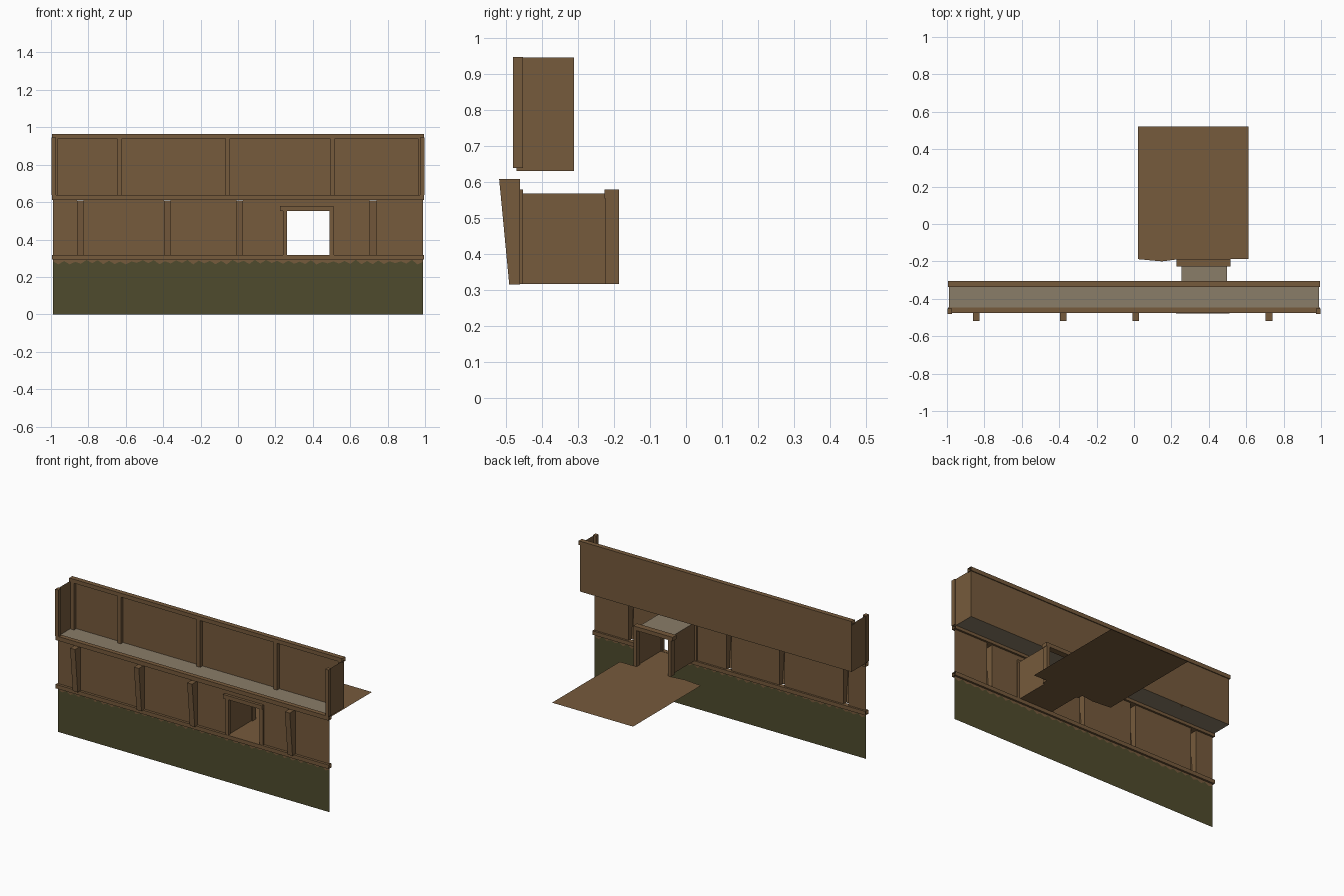
import bpy, random

if "Cube" in bpy.data.objects:
    bpy.data.objects.remove(bpy.data.objects["Cube"])

random.seed(4)


def mat(name, c):
    m = bpy.data.materials.new(name)
    m.diffuse_color = (*c, 1)
    m.use_nodes = True
    m.node_tree.nodes["Principled BSDF"].inputs["Base Color"].default_value = m.diffuse_color
    return m


WOOD = mat("brown_wood", (0.18, 0.103, 0.045))
GREEN = mat("mossy_green", (0.078, 0.071, 0.026))
GREY = mat("walkway_grey", (0.255, 0.205, 0.14))


def mesh(name, verts, faces, mats, idx=None):
    me = bpy.data.meshes.new(name)
    me.from_pydata(verts, [], faces)
    for m in mats:
        me.materials.append(m)
    if idx:
        for p, i in zip(me.polygons, idx):
            p.material_index = i
    ob = bpy.data.objects.new(name, me)
    bpy.context.collection.objects.link(ob)
    return ob


SIDES = {"bottom": (0, 3, 2, 1), "top": (4, 5, 6, 7), "front": (0, 1, 5, 4),
         "right": (1, 2, 6, 5), "back": (2, 3, 7, 6), "left": (3, 0, 4, 7)}


def box(name, x0, x1, y0, y1, z0, z1, skip=(), lean=0.0, m=WOOD):
    """Box with optional open sides; lean moves the top front edge forward."""
    v = [(x0, y0, z0), (x1, y0, z0), (x1, y1, z0), (x0, y1, z0),
         (x0, y0 - lean, z1), (x1, y0 - lean, z1), (x1, y1, z1), (x0, y1, z1)]
    return mesh(name, v, [f for k, f in SIDES.items() if k not in skip], [m])


def wall_y(name, x0, x1, y, z0, z1):
    return mesh(name, [(x0, y, z0), (x1, y, z0), (x1, y, z1), (x0, y, z1)],
                [(0, 1, 2, 3)], [WOOD])


def wall_x(name, x, y0, y1, z0, z1):
    return mesh(name, [(x, y0, z0), (x, y1, z0), (x, y1, z1), (x, y0, z1)],
                [(0, 1, 2, 3)], [WOOD])


def slab(name, x0, x1, y0, y1, z, m):
    return mesh(name, [(x0, y0, z), (x1, y0, z), (x1, y1, z), (x0, y1, z)],
                [(0, 1, 2, 3)], [m])


END, WALL, BACK = 0.99, -0.46, -0.31
ENDS = ("left", "right")

# Green base with a ragged upper edge below the wood
v, f, idx = [], [], []
N = 66
for i in range(N + 1):
    x = -END + 2 * END * i / N
    rag = random.uniform(0.266, 0.276) if i % 2 else random.uniform(0.28, 0.292)
    v += [(x, WALL, 0), (x, WALL, rag), (x, WALL, 0.305)]
for i in range(N):
    a = 3 * i
    f += [(a, a + 3, a + 4, a + 1), (a + 1, a + 4, a + 5, a + 2)]
    idx += [0, 1]
mesh("base_wall", v, f, [GREEN, WOOD], idx)

# Lower wall panels, open behind each post and at the doorway
POSTS = (-0.843, -0.378, 0.01, 0.722)
HALF = 0.018
gaps = sorted([(p - HALF, p + HALF) for p in POSTS] + [(0.255, 0.498)])
x = -END
for a, b in gaps + [(END, END)]:
    wall_y("lower_wall_panel", x, a, WALL, 0.305, 0.625)
    x = b
wall_y("wall_over_door", 0.255, 0.498, WALL, 0.565, 0.625)

# Leaning posts on the lower wall
for p in POSTS:
    box("lower_post", p - HALF, p + HALF, -0.49, WALL, 0.315, 0.608,
        ("back", "bottom"), lean=0.028)

# Long horizontal rails
box("bottom_rail", -0.995, 0.995, -0.477, -0.447, 0.292, 0.318, ENDS)
box("middle_rail", -0.995, 0.995, -0.477, -0.447, 0.61, 0.638, ENDS)
box("top_rail", -0.995, 0.995, -0.336, -0.304, 0.939, 0.965, ENDS)

# Walkway and upper wall with its end panels
slab("walkway", -END, END, -0.45, BACK, 0.63, GREY)
wall_y("upper_wall", -END, END, BACK, 0.63, 0.945)
for p in (-0.975, -0.633, -0.055, 0.505, 0.975):
    box("upper_post", p - 0.013, p + 0.013, -0.334, BACK, 0.63, 0.942, ("back",))
for s in (-1, 1):
    wall_x("end_panel", s * END, -0.47, BACK, 0.63, 0.945)
    c = s * 0.984
    box("end_post", c - 0.012, c + 0.012, -0.48, -0.452, 0.638, 0.946)

# Door tunnel: two sides and a roof
for tx in (0.255, 0.498):
    wall_x("tunnel_side", tx, WALL, -0.2, 0.316, 0.567)
slab("tunnel_roof", 0.255, 0.498, WALL, -0.2, 0.567, GREY)

# Door frames at both ends of the tunnel
for y0, y1, x0, x1 in ((-0.478, -0.452, 0.225, 0.51), (-0.226, -0.186, 0.228, 0.515)):
    box("door_lintel", x0, x1, y0, y1, 0.553, 0.579)
    for px in (0.24, 0.49):
        box("door_post", px, px + 0.023, y0 + 0.003, y1, 0.316, 0.553)

# Rear floor with a neck running through the tunnel
outline = [(0.022, 0.52), (0.022, -0.188), (0.15, -0.2), (0.255, -0.186), (0.255, WALL),
           (0.498, WALL), (0.498, -0.186), (0.612, -0.186), (0.612, 0.52)]
mesh("rear_floor", [(a, b, 0.316) for a, b in outline], [tuple(range(len(outline)))], [WOOD])
